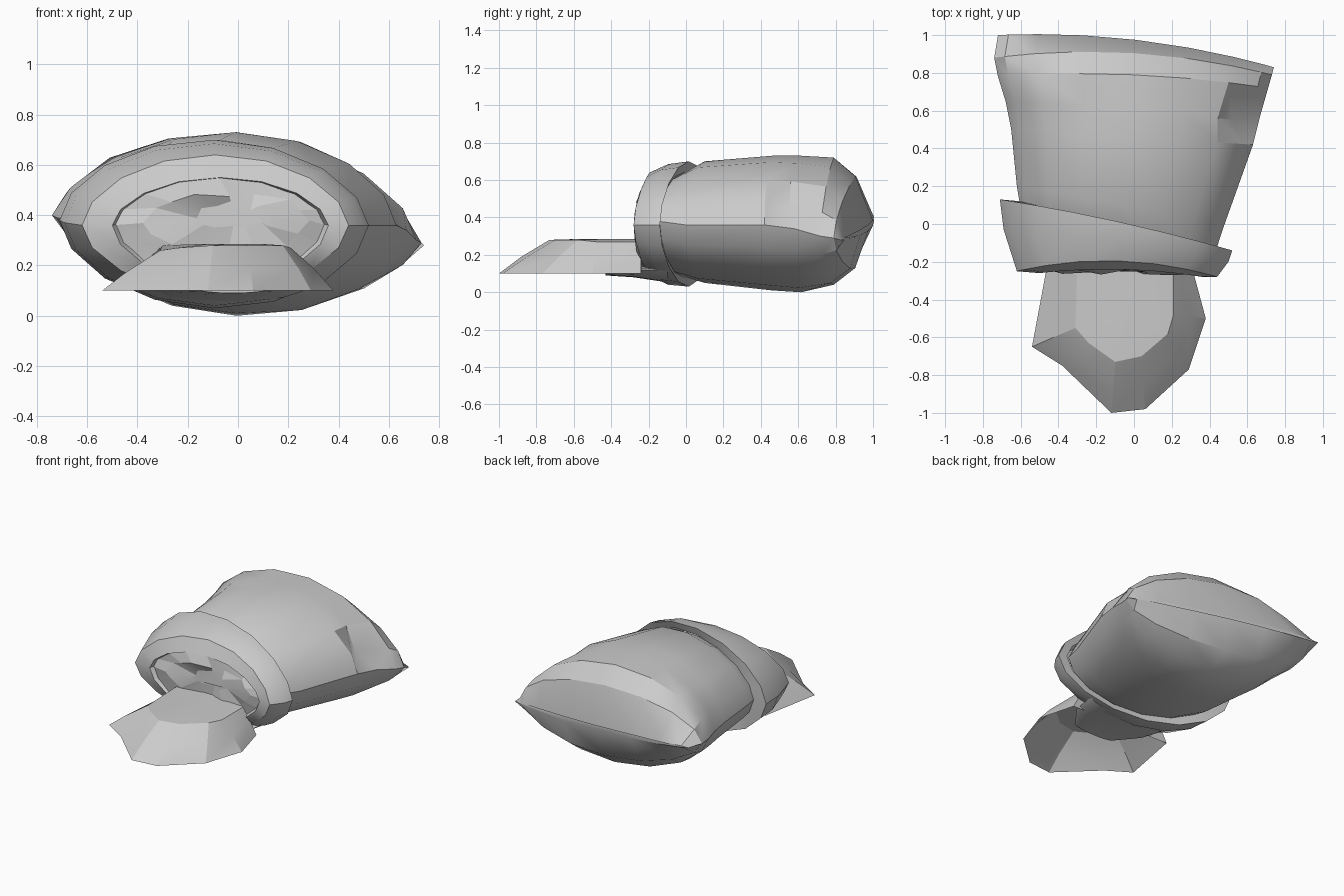
import bpy, bmesh, math, random
from mathutils import Vector

random.seed(4)
if "Cube" in bpy.data.objects:
    bpy.data.objects.remove(bpy.data.objects["Cube"])

grey = bpy.data.materials.new("plain light grey")
grey.use_nodes = True
grey.diffuse_color = (0.6, 0.6, 0.6, 1)
grey.node_tree.nodes["Principled BSDF"].inputs["Base Color"].default_value = (0.6, 0.6, 0.6, 1)

SIDES = 16


def lens_ring(left, right, top, bottom, bulge=0.0, power=1.15):
    """Closed ring hung on a chord from left to right, arched up and down."""
    left, right = Vector(left), Vector(right)
    mid, half = (left + right) / 2, (right - left) / 2
    ring = []
    for i in range(SIDES):
        a = 2 * math.pi * i / SIDES
        s = math.sin(a)
        p = mid + half * math.cos(a)
        p.y += bulge * s * s
        p.z += abs(s) ** power * (top - mid.z if s > 0 else bottom - mid.z)
        ring.append(p)
    return ring


def loft(name, rings, cap_last=False, angle=35, jitter=0):
    """Skin a list of rings and shade by angle."""
    bm = bmesh.new()
    rows = [[bm.verts.new(p) for p in r] for r in rings]
    for a, b in zip(rows, rows[1:]):
        n = len(a)
        for i in range(n):
            j = (i + 1) % n
            bm.faces.new((a[i], a[j], b[j], b[i]))
    if cap_last:
        bm.faces.new(rows[-1])
    for row in rows[1:]:
        for v in row:
            v.co += Vector([random.uniform(-jitter, jitter) for _ in range(3)])
    bmesh.ops.remove_doubles(bm, verts=bm.verts, dist=0.002)
    bmesh.ops.recalc_face_normals(bm, faces=bm.faces)
    mesh = bpy.data.meshes.new(name)
    bm.to_mesh(mesh)
    bm.free()
    mesh.materials.append(grey)
    obj = bpy.data.objects.new(name, mesh)
    bpy.context.collection.objects.link(obj)
    bpy.ops.object.select_all(action='DESELECT')
    obj.select_set(True)
    bpy.context.view_layer.objects.active = obj
    bpy.ops.object.shade_smooth_by_angle(angle=math.radians(angle))


# Sack body, pinched flat along the rear seam
body = [
    lens_ring((-.60, .08, .38), (.43, -.15, .38), .62, .09),
    lens_ring((-.62, .20, .38), (.48, .00, .36), .70, .05),
    lens_ring((-.65, .50, .38), (.63, .42, .36), .73, .01),
    lens_ring((-.68, .65, .385), (.67, .58, .34), .73, 0),
    lens_ring((-.72, .78, .39), (.71, .72, .30), .72, .04, .04),
    lens_ring((-.74, .88, .40), (.73, .79, .29), .62, .13, .07),
    lens_ring((-.72, 1.0, .41), (.74, .83, .28), .36, .33, .06),
]
# Folded dent ahead of the rear corner
body[3][1] += Vector((-.10, -.03, -.03))
body[3][2] += Vector((-.03, -.03, 0))
loft("sack_body", body, cap_last=True, angle=32)

# Rolled cuff, turned inwards to the mouth
cuff = [
    lens_ring((-.60, .12, .38), (.45, -.14, .38), .64, .08),
    lens_ring((-.71, .13, .38), (.52, -.14, .36), .70, .03, .02),
    lens_ring((-.69, -.03, .37), (.50, -.20, .36), .685, .04, .02),
    lens_ring((-.62, -.25, .36), (.44, -.28, .36), .64, .09, .07),
    lens_ring((-.50, -.26, .36), (.36, -.28, .36), .55, .13, .03),
    lens_ring((-.46, -.18, .37), (.32, -.19, .37), .53, .18),
]
loft("sack_cuff", cuff, angle=28)

# Crumpled contents filling the mouth
fill = [
    lens_ring((-.50, -.23, .36), (.35, -.24, .36), .55, .14),
    lens_ring((-.36, -.25, .38), (.28, -.26, .36), .49, .24),
    lens_ring((-.18, -.24, .39), (.14, -.25, .39), .44, .34),
]
loft("mouth_contents", fill, cap_last=True, angle=12, jitter=.02)

# Spilled heap: a flared skirt with a left shoulder, open underneath
foot = [(-.46, -.22, .1), (-.54, -.65, .1), (-.38, -.75, .1), (-.12, -1, .1),
        (.06, -.98, .1), (.29, -.77, .1), (.38, -.50, .1), (.31, -.24, .1)]
shoulder = [(-.43, -.22, .16), (-.45, -.61, .17), (-.31, -.69, .20), (-.11, -.88, .19),
            (.05, -.85, .19), (.24, -.68, .19), (.30, -.49, .19), (.26, -.24, .19)]
brow = [(-.30, -.22, .28), (-.31, -.55, .26), (-.24, -.63, .27), (-.10, -.73, .28),
        (.04, -.70, .28), (.18, -.58, .28), (.21, -.48, .27), (.21, -.24, .27)]
crown = [Vector((x * .5, -.22 + (y + .22) * .7, .285)) for x, y, z in brow]
loft("spilled_heap", [foot, shoulder, brow, crown], cap_last=True, angle=20)

# Lower lip dipping under the heap
lip = [
    lens_ring((-.38, -.06, .12), (.28, -.10, .12), .14, .05),
    lens_ring((-.32, -.28, .12), (.25, -.28, .12), .14, .08),
    lens_ring((-.18, -.43, .11), (.14, -.43, .11), .12, .09),
]
loft("lower_lip", lip, cap_last=True, angle=25)
